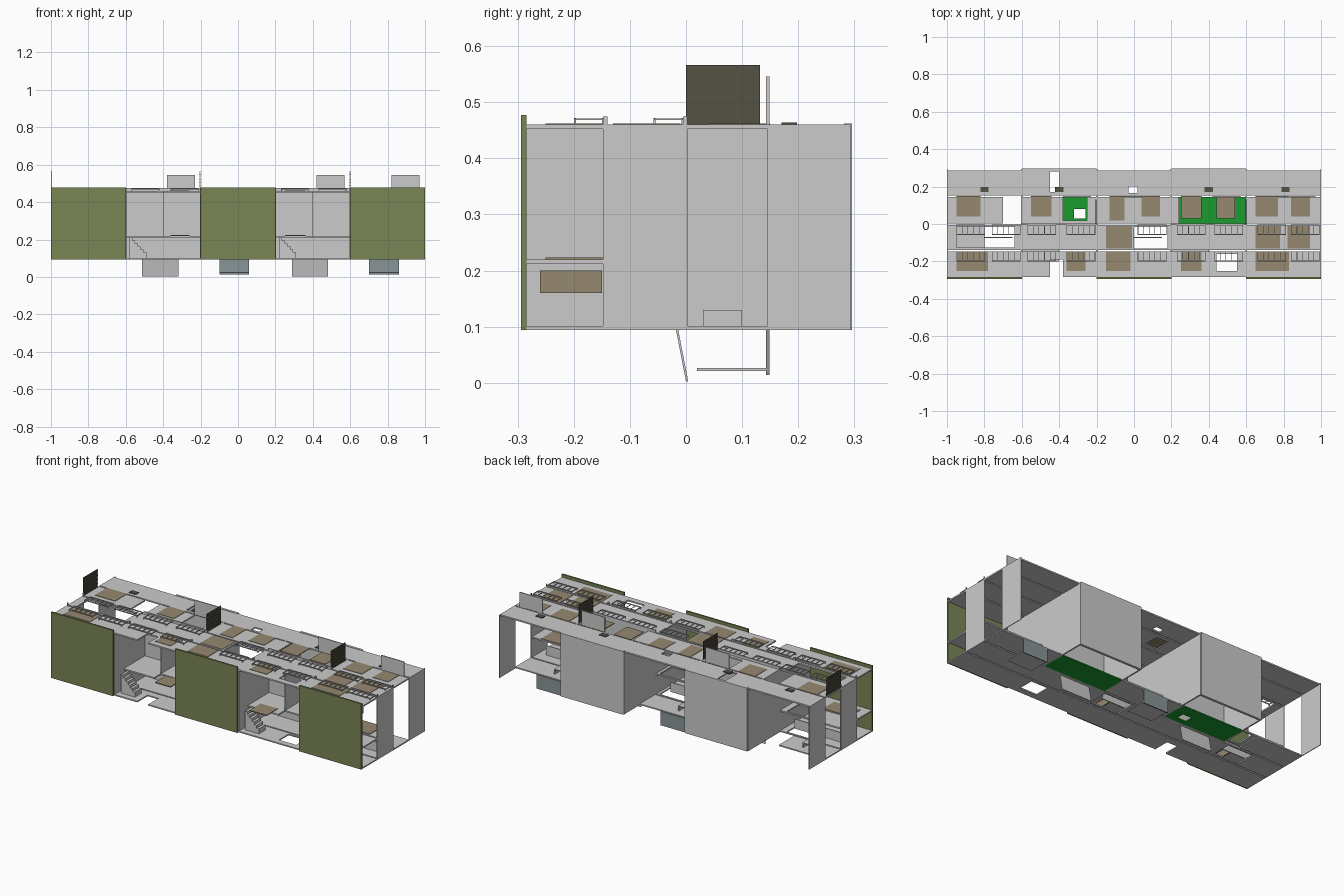
import bpy, math
from mathutils import Matrix

if "Cube" in bpy.data.objects:
    bpy.data.objects.remove(bpy.data.objects["Cube"])


def mat(name, col):
    m = bpy.data.materials.new(name)
    m.diffuse_color = (*col, 1)
    m.use_nodes = True
    m.node_tree.nodes["Principled BSDF"].inputs["Base Color"].default_value = m.diffuse_color
    return m


OLIVE = mat("olive", (0.19, 0.24, 0.09))
GREEN = mat("green", (0.01, 0.33, 0.03))
TAN = mat("tan", (0.30, 0.25, 0.16))
DARK = mat("dark_slat", (0.09, 0.085, 0.06))
SLATE = mat("slate", (0.25, 0.30, 0.31))


def boxes(name, parts, m=None):
    """One object from a list of (x0, x1, y0, y1, z0, z1) boxes."""
    v, f = [], []
    for x0, x1, y0, y1, z0, z1 in parts:
        b = len(v)
        v += [(x, y, z) for z in (z0, z1) for x, y in ((x0, y0), (x1, y0), (x1, y1), (x0, y1))]
        f += [tuple(b + i for i in q) for q in ((3, 2, 1, 0), (4, 5, 6, 7), (0, 1, 5, 4),
                                                (1, 2, 6, 5), (2, 3, 7, 6), (3, 0, 4, 7))]
    me = bpy.data.meshes.new(name)
    me.from_pydata(v, [], f)
    ob = bpy.data.objects.new(name, me)
    bpy.context.collection.objects.link(ob)
    if m:
        me.materials.append(m)
    return ob


def slab(name, x0, x1, y0, y1, z0, z1, hole=None, m=None):
    """Floor plate, optionally with a rectangular opening (x0, x1, y0, y1)."""
    if not hole:
        return boxes(name, [(x0, x1, y0, y1, z0, z1)], m)
    a, b, c, d = hole
    parts = [(x0, a, y0, y1), (b, x1, y0, y1), (a, b, y0, c), (a, b, d, y1)]
    return boxes(name, [p + (z0, z1) for p in parts if p[1] - p[0] > .001 and p[3] - p[2] > .001], m)


ROWS = {"a": (-.284, -.148), "b": (-.14, -.005), "c": (.003, .145), "d": (.153, .285)}
COLS = [(-1 + .4 * i, -.6 + .4 * i) for i in range(5)]
LOW, MID, TOP = (.094, .101), (.212, .220), (.452, .460)

# openings in roof and ground plates, keyed by row letter and column
roof_holes = {"b0": (-.95, -.64, -.125, -.015), "b2": (.0, .18, -.13, -.015),
              "a1": (-.45, -.38, -.284, -.19), "a3": (.44, .55, -.25, -.16),
              "c0": (-.7, -.6, .003, .145), "c1": (-.38, -.25, .02, .145),
              "c2": (-.13, -.05, .03, .12), "d1": (-.45, -.40, .17, .285),
              "d2": (-.03, .02, .165, .2)}
base_holes = {"b0": (-.8, -.64, -.125, -.015), "b2": (.0, .18, -.13, -.015),
              "a1": (-.45, -.38, -.284, -.19), "a3": (.44, .55, -.25, -.16),
              "c0": (-.7, -.6, .003, .145), "c1": (-.32, -.26, .03, .08)}

for i, (x0, x1) in enumerate(COLS):
    odd = i % 2 == 1
    for r, (y0, y1) in ROWS.items():
        key = r + str(i)
        if key == "c3":  # open roof over the right green floor
            boxes("roof_strip", [(x0, x0 + .04, y0, y1, *TOP)])
        else:
            slab("roof_" + key, x0, x1, y0, y1, *TOP, roof_holes.get(key))
        if r != "d":
            slab("ground_floor_" + key, x0, x1, y0, y1, *LOW, base_holes.get(key),
                 GREEN if r == "c" and odd else None)
        if r in "ab" and not (odd and r == "a"):
            slab("upper_floor_" + key, x0, x1, y0, y1, *MID, base_holes.get(key))
    if odd:
        # closed rear wall, cross wall and half gallery
        boxes("rear_wall", [(x0, x1, .282, .296, .094, .462)])
        boxes("cross_wall", [(x0, x1, -.005, .003, .094, .475)])
        boxes("gallery", [(x0, x0 + .2, -.2, -.14, *MID)])
        boxes("half_partition", [(x0 + .198, x0 + .202, -.14, 0, .22, .452)])
        # stair in the front bay
        boxes("stair", [(x0 + .02 + .015 * k, x0 + .035 + .015 * k, -.25, -.19, .101, .21 - .016 * k)
                        for k in range(6)])
    else:
        boxes("front_panel", [(x0, x1, -.294, -.284, .094, .477)], OLIVE)
        # low furniture dividers
        boxes("counter", [(x0 + .23, x0 + .236, -.26, -.15, .16, .2)], TAN)
        boxes("low_divider", [(x0 + .05, x0 + .35, -.075, -.07, .101, .157)])
        boxes("desk", [(x0 + .1, x0 + .18, .03, .1, .125, .13), (x0 + .1, x0 + .106, .03, .1, .101, .125),
                       (x0 + .174, x0 + .18, .03, .1, .101, .125)])

# walls across the block
for k in range(6):
    x = -1 + .4 * k
    a, b = max(x - .004, -1), min(x + .004, 1)
    rows = "bd" if k in (0, 5) else "abcd"
    for r in rows:
        y0, y1 = ROWS[r]
        boxes("side_wall_" + r, [(a, b, y0, y1, .094, .46)])
    boxes("wall_posts", [(a, b, y0, y1, .094, z) for y0, y1, z in
                         ((-.148, -.14, .475), (-.005, .003, .475), (.145, .153, .46), (.282, .293, .46))])

# tan floor panels laid on the roof
tan = [(-.95, -.82, .04, .15), (-.55, -.44, .04, .15), (-.13, -.05, .02, .15), (.04, .14, .04, .15),
       (.25, .36, .03, .15), (.44, .54, .03, .15), (.65, .77, .04, .15), (.84, .94, .04, .15),
       (-.15, -.01, -.13, -.01), (.65, .78, -.13, -.01), (.82, .94, -.13, -.01),
       (-.95, -.78, -.25, -.148), (-.36, -.26, -.25, -.148), (-.15, -.02, -.25, -.148),
       (.25, .36, -.25, -.148), (.65, .83, -.25, -.148)]
for x0, x1, y0, y1 in tan:
    boxes("roof_panel", [(x0, x1, y0, y1, .458, .462)], TAN)
    if y1 < 0:
        boxes("floor_panel", [(x0, x1, y0, y1, .218, .223)], TAN)

# raised ladder rails on the roof
for x in (-.57, -.36, .23, .43, -.95, -.76, .02, .66, .84):
    for y in (-.2, -.058):
        parts = [(x, x + .15, y + d, y + d + .004, .467, .472) for d in (0, .05)]
        parts += [(x + .03 * j, x + .03 * j + .003, y, y + .054, .468, .471) for j in range(6)]
        parts += [(x + e, x + e + .004, y + d, y + d + .004, .46, .468) for e in (0, .146) for d in (0, .05)]
        boxes("roof_rail", parts)

# roof vents over the rear bays
for x in (-.8, -.4, .4, .81):
    boxes("roof_vent", [(x - .022, x + .022, .17, .198, .456, .464)], DARK)

# upright plates above the roof
for x in (-.38, .42, .82):
    boxes("roof_plate", [(x, x + .15, .143, .149, .46, .546)])

# slatted screens
for x in (-1, -.205, .597):
    parts = [(x + .001, x + .003, 0, .132, .46, .566)]
    parts += [(x, x + .004, 0, .132, .46 + .0066 * j, .464 + .0066 * j) for j in range(16)]
    boxes("slatted_screen", parts, DARK)

# hanging plates and shelves under the ground floor
for x in (-.1, .7):
    boxes("hanging_plate", [(x, x + .16, .143, .149, .014, .096)], SLATE)
    boxes("hanging_shelf", [(x, x + .16, .02, .146, .021, .026)])
for x in (-.512, .288):
    ob = boxes("slanted_plate", [(x, x + .193, -.002, .002, -.0945, 0)])
    ob.data.transform(Matrix.Translation((0, -.016, .095)) @ Matrix.Rotation(math.radians(11), 4, 'X'))
